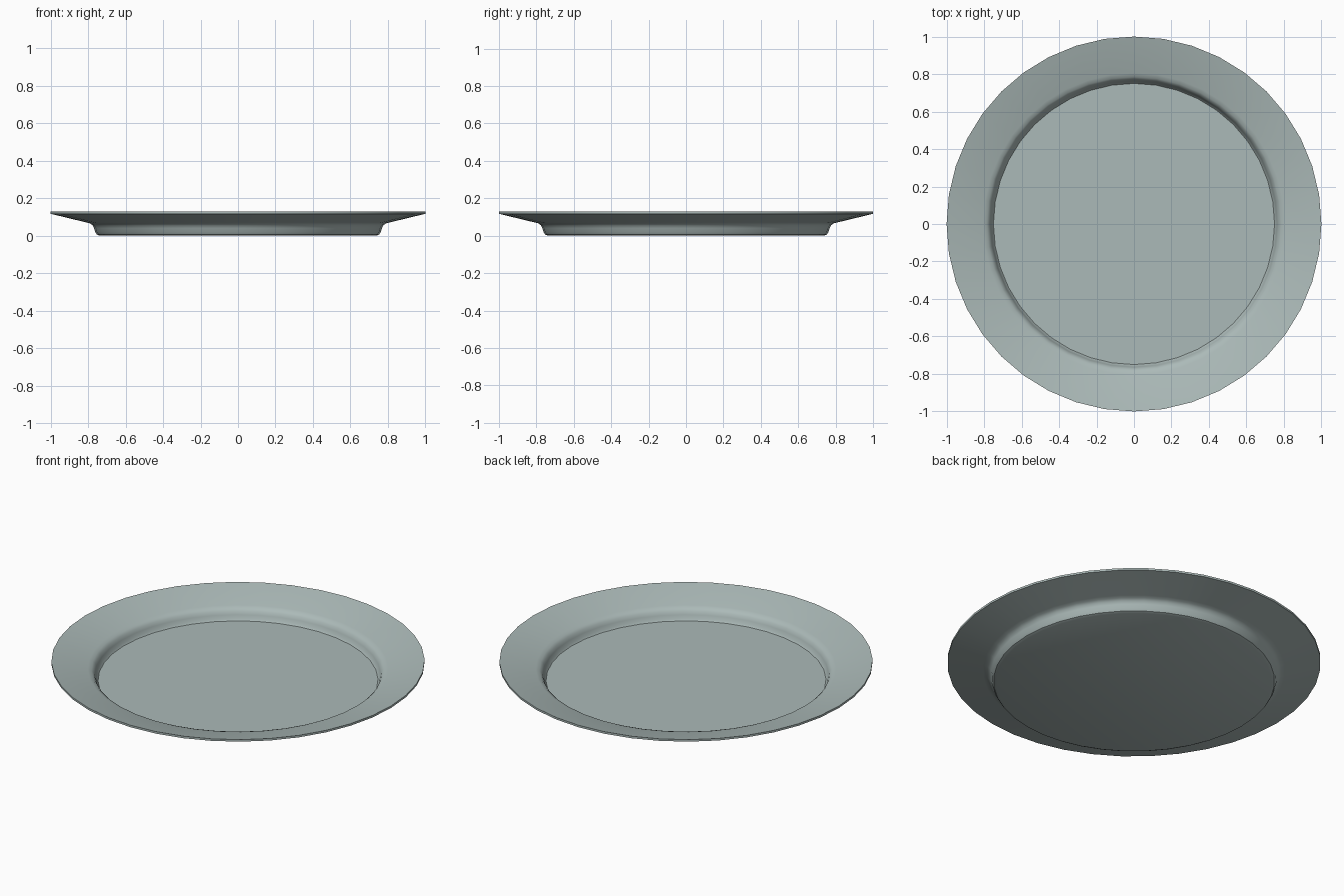
import bpy, bmesh, math

cube = bpy.data.objects.get("Cube")
if cube:
    bpy.data.objects.remove(cube, do_unlink=True)

SIDES = 40

# Glazed grey-green ceramic
mat = bpy.data.materials.new("pale grey green")
mat.use_nodes = True
colour = (0.41, 0.49, 0.48, 1.0)
mat.diffuse_color = colour
mat.node_tree.nodes["Principled BSDF"].inputs["Base Color"].default_value = colour

# Half section (radius, height): underside outwards, over the lip, back to the well
profile = [
    (0.738, 0.0), (0.753, 0.006), (0.762, 0.02), (0.768, 0.04),
    (0.776, 0.056), (0.79, 0.066), (0.81, 0.071),
    (1.0, 0.117), (1.0, 0.129),
    (0.805, 0.083), (0.785, 0.076), (0.772, 0.064),
    (0.764, 0.045), (0.758, 0.025), (0.75, 0.015),
]

# Revolve the section and cap the foot and the well
bm = bmesh.new()
rings = []
for r, z in profile:
    rings.append([bm.verts.new((r * math.cos(a), r * math.sin(a), z))
                  for a in (2 * math.pi * i / SIDES for i in range(SIDES))])
for low, high in zip(rings, rings[1:]):
    for i in range(SIDES):
        j = (i + 1) % SIDES
        bm.faces.new((low[i], low[j], high[j], high[i]))
bm.faces.new(rings[0][::-1])
bm.faces.new(rings[-1])
bmesh.ops.recalc_face_normals(bm, faces=bm.faces)

mesh = bpy.data.meshes.new("plate")
bm.to_mesh(mesh)
bm.free()
mesh.materials.append(mat)
plate = bpy.data.objects.new("plate", mesh)
bpy.context.collection.objects.link(plate)

# Smooth glaze with crisp lip and well edges
bpy.ops.object.select_all(action='DESELECT')
plate.select_set(True)
bpy.context.view_layer.objects.active = plate
bpy.ops.object.shade_smooth_by_angle(angle=math.radians(30))
